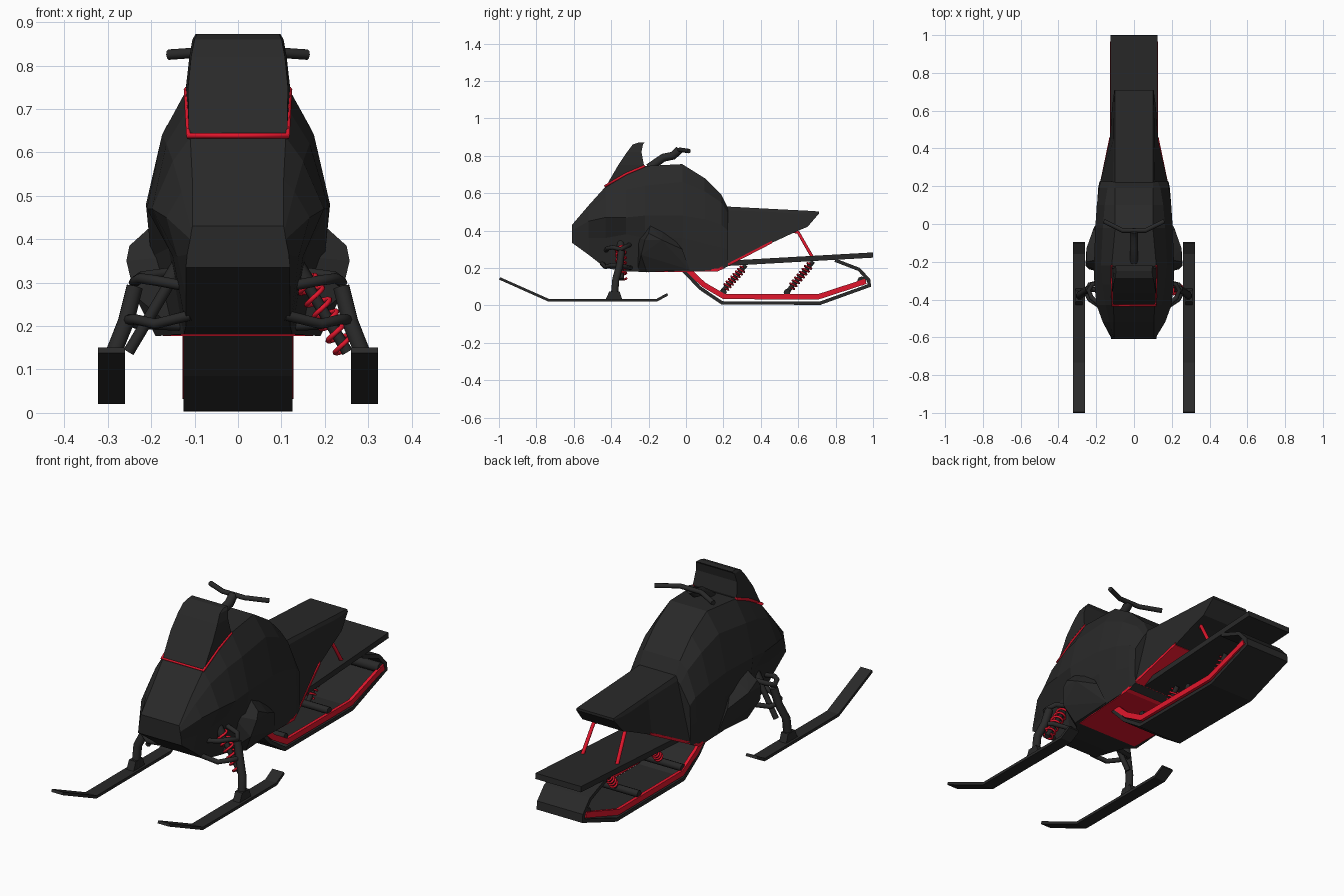
import bpy, bmesh, math
from mathutils import Vector

if "Cube" in bpy.data.objects:
    bpy.data.objects.remove(bpy.data.objects["Cube"])


def material(name, rgb):
    m = bpy.data.materials.new(name)
    m.diffuse_color = (*rgb, 1)
    m.use_nodes = True
    m.node_tree.nodes["Principled BSDF"].inputs["Base Color"].default_value = m.diffuse_color
    return m


BLACK = material("black", (0.022, 0.022, 0.022))
RED = material("red", (0.75, 0.008, 0.025))


def finish(name, bm, mat):
    bmesh.ops.recalc_face_normals(bm, faces=bm.faces[:])
    me = bpy.data.meshes.new(name)
    bm.to_mesh(me)
    bm.free()
    me.materials.append(mat)
    ob = bpy.data.objects.new(name, me)
    bpy.context.collection.objects.link(ob)
    return ob


def loft(name, rings, mat=BLACK):
    """Skin closed rings of equal length and cap both ends."""
    bm = bmesh.new()
    vs = [[bm.verts.new(p) for p in r] for r in rings]
    n = len(vs[0])
    for a, b in zip(vs, vs[1:]):
        for i in range(n):
            j = (i + 1) % n
            bm.faces.new((a[i], a[j], b[j], b[i]))
    bm.faces.new(vs[0])
    bm.faces.new(vs[-1])
    return finish(name, bm, mat)


def sym_loft(name, sections, mat=BLACK):
    """Sections are (y, [(half width, z), ...]) from top to bottom."""
    return loft(name, [[(w, y, z) for w, z in half] + [(-w, y, z) for w, z in reversed(half)]
                       for y, half in sections], mat)


def hull(name, pts, mat=BLACK):
    bm = bmesh.new()
    for p in pts:
        bm.verts.new(p)
    res = bmesh.ops.convex_hull(bm, input=bm.verts[:])
    loose = [v for v in bm.verts if not v.link_faces]
    bmesh.ops.delete(bm, geom=loose, context='VERTS')
    return finish(name, bm, mat)


def band(name, path, thick, x0, x1, mat=BLACK):
    """Strip of constant thickness along a (y, z) path, spanning x0 to x1."""
    p = [Vector(q) for q in path]
    off = []
    for i, q in enumerate(p):
        a = (q - p[i - 1]).normalized() if i else (p[1] - q).normalized()
        b = (p[i + 1] - q).normalized() if i < len(p) - 1 else a
        na, nb = Vector((-a.y, a.x)), Vector((-b.y, b.x))
        m = (na + nb).normalized()
        off.append(q + m * thick / max(m.dot(na), 0.4))
    return loft(name, [[(x0, *a), (x1, *a), (x1, *b), (x0, *b)] for a, b in zip(p, off)], mat)


def tube(name, pts, r, mat=BLACK, res=2):
    cu = bpy.data.curves.new(name, 'CURVE')
    cu.dimensions = '3D'
    cu.bevel_depth, cu.bevel_resolution, cu.use_fill_caps = r, res, True
    s = cu.splines.new('POLY')
    s.points.add(len(pts) - 1)
    for sp, p in zip(s.points, pts):
        sp.co = (*p, 1)
    tmp = bpy.data.objects.new(name, cu)
    bpy.context.collection.objects.link(tmp)
    me = bpy.data.meshes.new_from_object(tmp.evaluated_get(bpy.context.evaluated_depsgraph_get()))
    bpy.data.objects.remove(tmp)
    me.materials.clear()
    me.materials.append(mat)
    ob = bpy.data.objects.new(name, me)
    bpy.context.collection.objects.link(ob)
    return ob


def spring(name, a, b, radius, wire, turns, mat=RED):
    a, b = Vector(a), Vector(b)
    q = (b - a).to_track_quat('Z', 'Y')
    n = turns * 12
    tube(name, [a + (b - a) * i / n + q @ Vector((radius * math.cos(i * math.pi / 6),
         radius * math.sin(i * math.pi / 6), 0)) for i in range(n + 1)], wire, mat, 1)


# hood and main body
sym_loft("hood", [
    (-0.61, [(.105, .43), (.107, .42), (.11, .40), (.117, .365), (.12, .335)]),
    (-0.52, [(.105, .535), (.13, .51), (.165, .45), (.14, .36), (.12, .27)]),
    (-0.43, [(.11, .635), (.15, .58), (.198, .47), (.15, .36), (.12, .20)]),
    (-0.32, [(.115, .70), (.165, .62), (.21, .47), (.16, .38), (.125, .18)]),
    (-0.22, [(.118, .745), (.175, .64), (.212, .48), (.20, .36), (.16, .18)]),
    (-0.02, [(.10, .755), (.165, .66), (.205, .48), (.20, .36), (.185, .183)]),
    (0.10, [(.10, .68), (.155, .61), (.197, .46), (.195, .33), (.19, .185)]),
    (0.19, [(.10, .59), (.14, .55), (.185, .43), (.19, .31), (.185, .19)]),
    (0.225, [(.10, .52), (.125, .49), (.178, .40), (.183, .30), (.18, .21)])])

# seat
sym_loft("seat", [
    (0.19, [(.10, .53), (.112, .51), (.187, .20)]),
    (0.45, [(.10, .516), (.108, .50), (.128, .33)]),
    (0.59, [(.10, .509), (.107, .49), (.118, .395)]),
    (0.65, [(.10, .506), (.106, .49), (.112, .42)]),
    (0.71, [(.10, .502), (.103, .497), (.104, .49)])])

# windshield
loft("windshield", [[(-wf, yf, z), (wf, yf, z), (wb, yb, z), (-wb, yb, z)] for z, yf, yb, wf, wb in [
    (.63, -.432, -.25, .113, .118), (.75, -.362, -.225, .115, .12), (.82, -.315, -.238, .108, .112),
    (.86, -.285, -.23, .10, .105), (.872, -.25, -.22, .095, .098)]])

# red trim under the windshield
side = [(.118, -.22, .745), (.116, -.32, .703), (.114, -.432, .638)]
tube("windshield_trim", side + [(-x, y, z) for x, y, z in reversed(side)], .007, RED, 1)

# handlebar
tube("steering_stem", [(0, -.2, .735), (0, -.12, .79), (0, -.07, .80), (0, -.035, .832)], .022)
tube("handlebar", [(-.16, .015, .825), (-.06, -.035, .832), (.06, -.035, .832), (.16, .015, .825)], .012)

# tunnel, red underside strip and track
band("tunnel", [(0.0, .195), (.17, .208), (1.0, .255)], .028, -.125, .125)
lower = [(-.2, .177, .17), (.17, .182, .19), (.46, .332, .13)]
loft("underside_strip", [[(-w, y, z), (w, y, z), (w, y, z + .014), (-w, y, z + .014)]
                         for y, z, w in lower], RED)
band("track", [(-.03, .19), (.07, .085), (.19, .004), (.72, .003), (.99, .10),
               (.985, .14), (.93, .20), (.80, .25)], .018, -.125, .125)

# rear suspension
for y, z, r in [(.2, .07, .018), (.54, .07, .018), (.94, .13, .025)]:
    tube("cross_tube", [(-.122, y, z), (.122, y, z)], r)
for a, b in [((0, .32, .215), (0, .19, .07)), ((0, .68, .235), (0, .54, .07))]:
    tube("rear_damper", [a, b], .012)
    spring("rear_spring", Vector(a).lerp(Vector(b), .1), Vector(a).lerp(Vector(b), .85), .019, .005, 8)

# mirrored parts: s = 1 right, -1 left
for s, tag in ((1, "right"), (-1, "left")):
    def m(*pts):
        return [(s * x, y, z) for x, y, z in pts]

    # side fairing
    hull("side_fairing_" + tag, m(
        (.13, -.26, .18), (.19, -.21, .177), (.238, -.24, .27), (.257, -.22, .35), (.25, -.20, .385),
        (.20, -.19, .43), (.17, -.12, .42), (.252, -.13, .35), (.213, -.02, .30), (.188, .02, .19),
        (.15, -.26, .36)))
    # slide rail beside the track
    band("slide_rail_" + tag, [(-.02, .20), (.085, .10), (.20, .033), (.71, .032), (.965, .115)],
         .028, s * .112, s * .128, RED)
    # seat strut
    tube("seat_strut_" + tag, m((.06, .56, .40), (.085, .60, .39), (.095, .68, .25)), .009, RED)
    # ski
    band("ski_" + tag, [(-1, .138), (-.735, .02), (-.155, .02), (-.095, .053)], .014, s * .26, s * .322)
    # ski leg and its foot
    tube("ski_leg_" + tag, m((.238, -.345, .29), (.258, -.355, .21), (.286, -.375, .14), (.29, -.385, .03)), .02)
    hull("ski_foot_" + tag, m(*[(x, y, z) for x in (.272, .31) for y, z in
                               ((-.43, .03), (-.34, .03), (-.41, .075), (-.355, .075))]))
    # wishbones
    tube("lower_wishbone_" + tag, m((.11, -.45, .225), (.19, -.43, .205), (.235, -.40, .215), (.258, -.36, .215),
                                    (.235, -.32, .205), (.11, -.29, .20)), .012)
    tube("upper_wishbone_" + tag, m((.11, -.43, .29), (.19, -.42, .305), (.225, -.39, .31), (.24, -.35, .30),
                                    (.22, -.32, .315), (.11, -.29, .33)), .012)
    # front damper
    tube("front_damper_" + tag, m((.13, -.35, .345), (.252, -.345, .14)), .013)
    tube("damper_sleeve_" + tag, m((.13, -.35, .345), (.16, -.349, .295)), .021)

# front spring, on the right only
spring("front_spring", (.152, -.349, .31), (.25, -.345, .145), .026, .006, 6)
